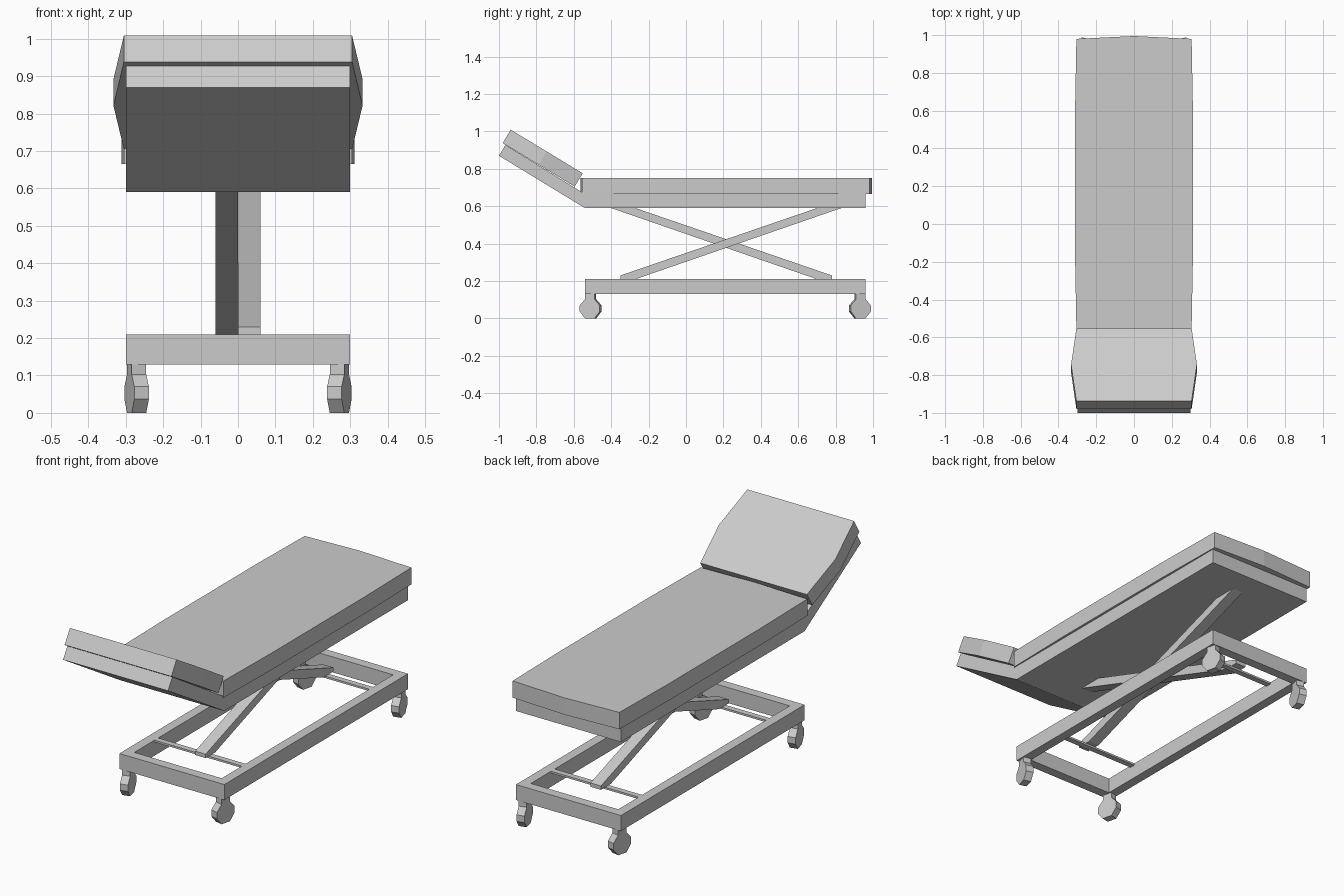
import bpy, bmesh, math
from mathutils import Matrix, Vector

old = bpy.data.objects.get("Cube")
if old:
    bpy.data.objects.remove(old)

grey = bpy.data.materials.new("light_grey")
grey.use_nodes = True
colour = (0.6, 0.6, 0.6, 1)
grey.diffuse_color = colour
grey.node_tree.nodes["Principled BSDF"].inputs["Base Color"].default_value = colour


def finish(name, bm):
    bmesh.ops.recalc_face_normals(bm, faces=bm.faces)
    mesh = bpy.data.meshes.new(name)
    bm.to_mesh(mesh)
    bm.free()
    mesh.materials.append(grey)
    obj = bpy.data.objects.new(name, mesh)
    bpy.context.collection.objects.link(obj)
    return obj


def prism(name, points, low, high, matrix=Matrix()):
    """Flat outline extruded along its third axis, then placed by a matrix."""
    bm = bmesh.new()
    face = bm.faces.new([bm.verts.new((a, b, low)) for a, b in points])
    up = bmesh.ops.extrude_face_region(bm, geom=[face])["geom"]
    bmesh.ops.translate(bm, vec=(0, 0, high - low),
                        verts=[v for v in up if isinstance(v, bmesh.types.BMVert)])
    bm.transform(matrix)
    return finish(name, bm)


def box(name, x, y, z):
    return prism(name, [(x[0], y[0]), (x[1], y[0]), (x[1], y[1]), (x[0], y[1])], *z)


def mirrored(half):
    """Close a right-hand outline with its mirror image, skipping centre points."""
    return half + [(-x, y) for x, y in reversed(half) if x > 0]


# Maps outline (a, b) to (y, z) and extrudes along x
SIDE = Matrix(((0, 0, 1, 0), (1, 0, 0, 0), (0, 1, 0, 0), (0, 0, 0, 1)))
HALF, FRONT, BACK, RAIL = 0.30, -0.54, 0.96, 0.05
MID = (FRONT + BACK) / 2

# Base frame: one rectangular ring
bm = bmesh.new()
rings = []
for z in (0.13, 0.21):
    for inset in (0, RAIL):
        x, y0, y1 = HALF - inset, FRONT + inset, BACK - inset
        rings.append([bm.verts.new((px, py, z))
                      for px, py in ((-x, y0), (x, y0), (x, y1), (-x, y1))])
for a, b in ((0, 1), (2, 3), (0, 2), (1, 3)):
    for i in range(4):
        j = (i + 1) % 4
        bm.faces.new((rings[a][i], rings[a][j], rings[b][j], rings[b][i]))
finish("base_frame", bm)

# Thin cross bars under the feet of the lift arms
for name, y in (("front_cross_bar", -0.31), ("back_cross_bar", 0.73)):
    box(name, (RAIL - HALF, HALF - RAIL), (y - 0.015, y + 0.015), (0.2, 0.21))

# Crossed lift arms, side by side
arm = [(-0.35, 0.21), (-0.27, 0.21), (0.83, 0.59), (0.70, 0.59), (-0.35, 0.23)]
prism("left_lift_arm", arm, 0, 0.06, SIDE)
prism("right_lift_arm", [(2 * MID + 0.01 - y, z) for y, z in arm], -0.06, 0, SIDE)

# Bed platform with its raised head section
prism("bed_platform", [(FRONT, 0.59), (BACK, 0.59), (BACK, 0.665), (-0.54, 0.665),
                       (-0.965, 0.928), (-1.0, 0.87)], -HALF, HALF, SIDE)

# Mattress with gently bowed sides and ends
prism("mattress", mirrored([(0, -0.565), (0.305, -0.555), (0.312, -0.17), (0.312, 0.6),
                            (0.305, 0.98), (0, 0.995)]), 0.665, 0.752)

# Head cushion, widest halfway along the slope
slope = Vector((0, 0.385, -0.233))
length = slope.length
along = slope.normalized()
normal = Vector((1, 0, 0)).cross(along)
tilt = Matrix((Vector((1, 0, 0)), along, normal)).transposed().to_4x4()
tilt.translation = (0, -0.98, 0.938)
prism("head_cushion", mirrored([(0.305, 0), (0.333, length / 2), (0.305, length)]),
      0, 0.083, tilt)

# Four casters: octagonal wheel and stem in one outline, toed outwards
half_caster = [(0.026, 0), (0.055, 0.037), (0.055, 0.07), (0.026, 0.103), (0.026, 0.13)]
for end, y, turn in (("front", MID - 0.72, -1), ("back", MID + 0.72, 1)):
    for side, sx in (("left", 1), ("right", -1)):
        place = (Matrix.Translation((sx * 0.271, y, 0))
                 @ Matrix.Rotation(math.radians(14) * turn * sx, 4, "Z") @ SIDE)
        prism(f"{end}_{side}_caster", mirrored(half_caster), -0.02, 0.02, place)
